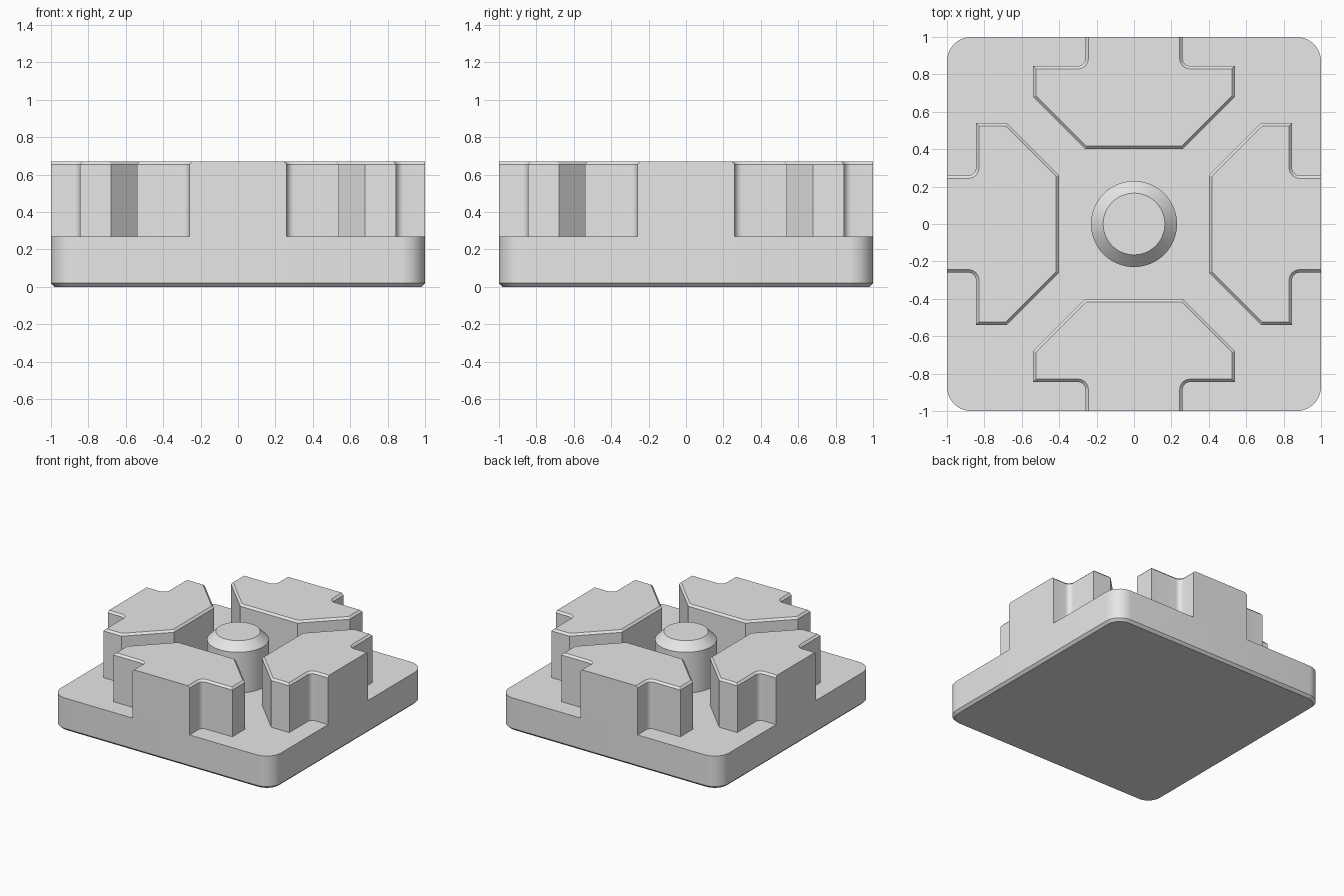
import bpy
import bmesh
from math import pi, radians

cube = bpy.data.objects.get("Cube")
if cube:
    bpy.data.objects.remove(cube, do_unlink=True)

BASE_TOP, TOP = 0.27, 0.67

# Single plain grey
grey = bpy.data.materials.new("plain grey")
grey.use_nodes = True
colour = (0.8, 0.8, 0.8, 1)
grey.diffuse_color = colour
grey.node_tree.nodes["Principled BSDF"].inputs["Base Color"].default_value = colour


def finish(name, bm):
    bmesh.ops.recalc_face_normals(bm, faces=bm.faces)
    mesh = bpy.data.meshes.new(name)
    bm.to_mesh(mesh)
    bm.free()
    mesh.materials.append(grey)
    ob = bpy.data.objects.new(name, mesh)
    bpy.context.collection.objects.link(ob)
    bpy.ops.object.select_all(action='DESELECT')
    ob.select_set(True)
    bpy.context.view_layer.objects.active = ob
    bpy.ops.object.shade_smooth_by_angle(angle=radians(30))
    return ob


def prism(points, z0, z1):
    bm = bmesh.new()
    face = bm.faces.new([bm.verts.new((x, y, z0)) for x, y in points])
    top = bmesh.ops.extrude_face_region(bm, geom=[face])["geom"]
    verts = [v for v in top if isinstance(v, bmesh.types.BMVert)]
    bmesh.ops.translate(bm, verts=verts, vec=(0, 0, z1 - z0))
    bmesh.ops.recalc_face_normals(bm, faces=bm.faces)
    return bm


def bevel(bm, test, offset, segments=1):
    edges = [e for e in bm.edges if test(e.verts[0].co, e.verts[1].co)]
    bmesh.ops.bevel(bm, geom=edges, offset=offset, segments=segments,
                    profile=0.5, affect='EDGES')


def vertical(a, b):
    return abs(a.z - b.z) > 0.1


def level(a, b, z):
    return abs(a.z - z) < 1e-4 and abs(b.z - z) < 1e-4


# Base plate with round corners and a chamfered underside
bm = prism([(-1, -1), (1, -1), (1, 1), (-1, 1)], 0, BASE_TOP)
bevel(bm, vertical, 0.13, 10)
bevel(bm, lambda a, b: level(a, b, 0), 0.02)
finish("base_plate", bm)

# Four T-shaped blocks, each flush with one side of the base
half = [(0.26, -1), (0.26, -0.845), (0.54, -0.845), (0.54, -0.68), (0.26, -0.4)]
outline = half + [(-x, y) for x, y in reversed(half)]
for i, side in enumerate(("front", "left", "back", "right")):
    bm = prism(outline, BASE_TOP, TOP)
    # Fillet where the neck meets the arms
    bevel(bm, lambda a, b: vertical(a, b) and abs(abs(a.x) - 0.26) < 1e-4
          and abs(a.y + 0.845) < 1e-4, 0.04, 6)
    # Top chamfer, leaving the outer flush edge sharp
    bevel(bm, lambda a, b: level(a, b, TOP) and a.y + b.y > -1.999, 0.016)
    bottom = [f for f in bm.faces if all(abs(v.co.z - BASE_TOP) < 1e-4 for v in f.verts)]
    bmesh.ops.delete(bm, geom=bottom, context='FACES_ONLY')
    block = finish(side + "_block", bm)
    block.rotation_euler.z = i * pi / 2

# Centre peg with a wide chamfer
bm = bmesh.new()
bmesh.ops.create_cone(bm, cap_ends=True, segments=64, radius1=0.23, radius2=0.23,
                      depth=TOP - BASE_TOP)
bmesh.ops.translate(bm, verts=bm.verts, vec=(0, 0, (TOP + BASE_TOP) / 2))
bevel(bm, lambda a, b: level(a, b, TOP), 0.065)
finish("centre_peg", bm)
